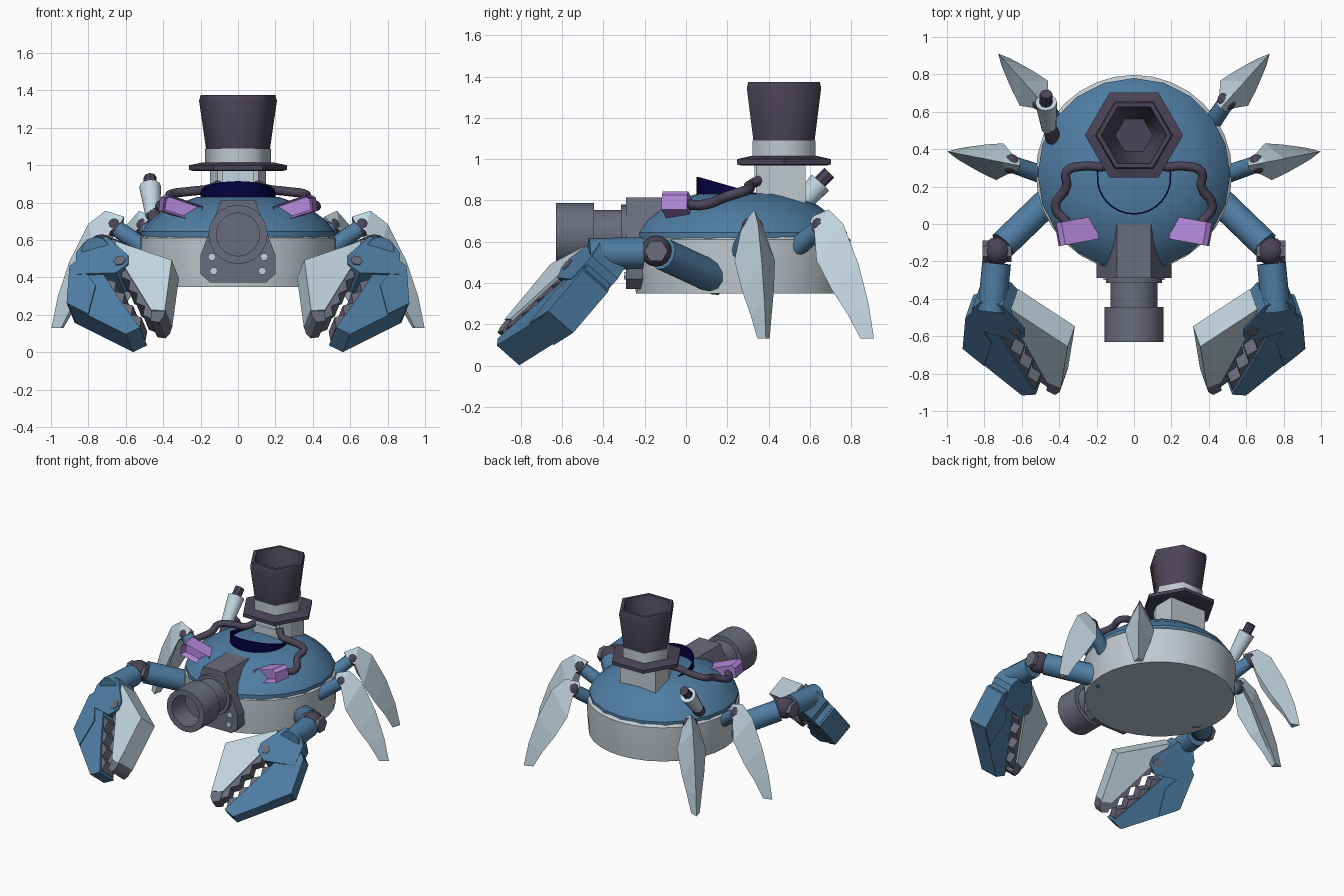
import bpy, bmesh, math
from mathutils import Vector as V

cube = bpy.data.objects.get("Cube")
if cube:
    bpy.data.objects.remove(cube)


def material(name, r, g, b):
    m = bpy.data.materials.new(name)
    m.use_nodes = True
    m.diffuse_color = (r, g, b, 1)
    m.node_tree.nodes["Principled BSDF"].inputs["Base Color"].default_value = (r, g, b, 1)
    return m


BLUE = material("steel blue", .078, .205, .365)
PALE = material("pale blue grey", .54, .67, .75)
SHELL = material("shell grey", .53, .585, .62)
GREY = material("gunmetal grey", .145, .15, .2)
DARK = material("dark plum", .07, .058, .095)
PURPLE = material("lilac", .46, .25, .72)
NAVY = material("navy", .002, .0005, .055)


def finish(name, bm, mat, smooth=0, side=1):
    """Turn a bmesh into an object, mirrored if side is -1, smoothed below an angle."""
    for v in bm.verts:
        v.co.x *= side
    bmesh.ops.recalc_face_normals(bm, faces=bm.faces)
    me = bpy.data.meshes.new(name)
    bm.to_mesh(me)
    bm.free()
    me.materials.append(mat)
    ob = bpy.data.objects.new(name, me)
    bpy.context.collection.objects.link(ob)
    if smooth:
        bpy.ops.object.select_all(action='DESELECT')
        ob.select_set(True)
        bpy.context.view_layer.objects.active = ob
        bpy.ops.object.shade_smooth_by_angle(angle=math.radians(smooth))
    return ob


def loft(name, rings, mat, smooth=0, side=1):
    """Skin closed rings of points, capping both ends."""
    bm = bmesh.new()
    vs = [[bm.verts.new(p) for p in ring] for ring in rings]
    n = len(vs[0])
    for a, b in zip(vs, vs[1:]):
        for i in range(n):
            j = (i + 1) % n
            bm.faces.new((a[i], a[j], b[j], b[i]))
    bm.faces.new(vs[0])
    bm.faces.new(vs[-1])
    return finish(name, bm, mat, smooth, side)


def lathe(name, start, axis, profile, sides, mat, smooth=35, side=1):
    """Turn (radius, distance) pairs around an axis."""
    start, axis = V(start), V(axis).normalized()
    u = V((1, 0, 0)) if abs(axis.x) < .9 else V((0, 1, 0))
    u = (u - axis * u.dot(axis)).normalized()
    w = axis.cross(u)
    turns = [2 * math.pi * i / sides for i in range(sides)]
    rings = [[start + axis * d + r * (u * math.cos(t) + w * math.sin(t)) for t in turns]
             for r, d in profile]
    return loft(name, rings, mat, smooth, side)


def rod(name, a, b, r1, r2, mat, sides=12, side=1):
    d = V(b) - V(a)
    return lathe(name, a, d, [(r1, 0), (r2, d.length)], sides, mat, 35, side)


def prism(name, pts, origin, u, v, lo, hi, mat, side=1):
    """Extrude a flat outline along the normal of its plane."""
    o, u, v = V(origin), V(u).normalized(), V(v).normalized()
    n = u.cross(v)
    return loft(name, [[o + u * a + v * b + n * h for a, b in pts] for h in (lo, hi)],
                mat, 0, side)


def ball(name, at, r, mat, side=1):
    bm = bmesh.new()
    bmesh.ops.create_uvsphere(bm, u_segments=12, v_segments=8, radius=r)
    bmesh.ops.translate(bm, verts=bm.verts, vec=at)
    return finish(name, bm, mat, 35, side)


UP = (0, 0, 1)
X = (1, 0, 0)
# Body: drum and domed lid
lathe("body_drum", (0, .272, 0), UP, [(.515, .35), (.525, .5), (.525, .61), (.5, .63)], 32, SHELL)
lathe("body_dome", (0, .265, 0), UP,
      [(.515, .6), (.515, .645), (.47, .705), (.37, .78), (.22, .83), (.02, .84)], 20, BLUE)

# Hatch collar: thin open ring sloping down to the back
bm = bmesh.new()
prev = None
for i in range(21):
    t = math.pi * (.84 + 1.32 * i / 20)
    c, s = math.cos(t), math.sin(t)
    cur = [bm.verts.new((r * c, .25 + r * s, z))
           for r, z in ((.2, .8), (.2, .86 - .055 * s), (.192, .86 - .055 * s), (.192, .8))]
    if prev:
        for k in range(4):
            bm.faces.new((prev[k], prev[k - 1], cur[k - 1], cur[k]))
    prev = cur
finish("hatch_collar", bm, NAVY)

# Neck and top hat
prism("hat_neck", [(-.11, .34), (.11, .34), (.15, .42), (.15, .58), (-.15, .58), (-.15, .42)],
      (0, 0, 0), X, (0, 1, 0), .74, .985, SHELL)
prism("neck_panel", [(-.085, .9), (.085, .9), (.085, .97), (-.085, .97)],
      (0, .34, 0), X, UP, 0, .009, PALE)
hat = (0, .475, 0)
lathe("hat_brim", hat, UP, [(.24, .97), (.262, .975), (.262, 1.0), (.19, 1.015)], 6, DARK, 0)
lathe("hat_band", hat, UP, [(.177, 1.0), (.177, 1.09)], 6, SHELL, 62)
lathe("hat_crown", hat, UP, [(.17, 1.08), (.208, 1.345), (.2, 1.375), (.175, 1.375),
                             (.165, 1.33), (.1, 1.12)], 6, DARK, 62)

# Cannon on the front
prism("cannon_mount", [(-.09, .815), (.09, .815), (.2, .52), (.2, .42), (.15, .372),
                       (-.15, .372), (-.2, .42), (-.2, .52)],
      (0, 0, 0), X, UP, 0, .29, GREY)
lathe("cannon_collar", (0, -.28, .63), (0, -1, 0), [(.15, 0), (.15, .035)], 20, GREY)
lathe("cannon_barrel", (0, -.29, .63), (0, -1, 0),
      [(.125, 0), (.125, .155), (.158, .155), (.158, .34), (.115, .34), (.115, .18)], 20, GREY)

# Exhaust pipe on the right
rod("exhaust_foot", (-.43, .46, .68), (-.455, .52, .75), .045, .035, DARK)
rod("exhaust_pipe", (-.455, .51, .73), (-.47, .65, .885), .04, .058, PALE)
rod("exhaust_tip", (-.47, .63, .87), (-.47, .695, .935), .034, .034, DARK, 8)


def claw_leg(name, x, y, angle, side):
    """Short thigh, round knee and a curved, barbed blade."""
    d = V((math.cos(angle), math.sin(angle), 0))
    w = V((-d.y, d.x, 0))
    base = V((x, y, 0))
    knee = base + d * .06 + V((0, 0, .67))
    rod(name + "_thigh", base - d * .16 - w * .03 + V((0, 0, .52)), knee, .05, .045, BLUE, 12, side)
    ball(name + "_knee", knee, .052, DARK, side)
    # ridge s, z; wing s, z, half width; hollow s, z
    sections = ((.01, .725, .015, .7, .03, .03, .69), (.11, .757, .07, .65, .06, .09, .67),
                (.205, .685, .12, .51, .1, .16, .55), (.305, .49, .205, .36, .078, .235, .37),
                (.37, .3, .28, .25, .053, .3, .24), (.405, .13, .345, .13, .03, .35, .13))
    rings = []
    for rs, rz, ws, wz, hw, hs, hz in sections:
        rings.append([base + d * rs + V((0, 0, rz)), base + d * ws + w * hw + V((0, 0, wz)),
                      base + d * hs + V((0, 0, hz)), base + d * ws - w * hw + V((0, 0, wz))])
    loft(name + "_blade", rings, PALE, 0, side)


def teeth(a, b, bite, count):
    """Zigzag outline between two points, pointing towards bite."""
    a, b = V(a), V(b)
    pts = [a - V(bite) * .6]
    for i in range(count):
        pts += [a.lerp(b, i / count), a.lerp(b, (i + .5) / count) + V(bite)]
    return [tuple(p) for p in pts + [b, b - V(bite) * .6]]


for side, word in ((1, "left"), (-1, "right")):
    claw_leg(word + "_side_leg", .60, .31, math.radians(11), side)
    claw_leg(word + "_rear_leg", .455, .61, math.radians(48), side)

    # Mount bolts
    for x, z in ((.14, .51), (.13, .435)):
        lathe(word + "_mount_bolt", (x, -.285, z), (0, -1, 0), [(.022, 0), (.022, .015)],
              6, PALE, 0, side)

    # Lamp box with a recessed front
    u, n = V((.93, -.17, .33)).normalized(), V((-.18, -.98, 0)).normalized()
    ob = prism(word + "_lamp", [(-.11, -.045), (.1, -.05), (.115, .02), (.095, .045), (-.1, .045)],
               (.305, -.035, .77), u, n.cross(u), -.06, .065, PURPLE, side)
    bm = bmesh.new()
    bm.from_mesh(ob.data)
    front = min(bm.faces, key=lambda f: f.calc_center_median().y)
    bmesh.ops.inset_region(bm, faces=[front], thickness=.014)
    bmesh.ops.translate(bm, verts=front.verts, vec=(0, .045, 0))
    bm.to_mesh(ob.data)
    bm.free()

    # Hose from neck to lamp
    curve = bpy.data.curves.new(word + "_hose", 'CURVE')
    curve.dimensions = '3D'
    curve.bevel_depth = .025
    curve.bevel_resolution = 2
    curve.resolution_u = 4
    curve.use_fill_caps = True
    path = ((.1, .36, .9), (.15, .31, .875), (.26, .31, .86), (.36, .28, .845),
            (.36, .2, .82), (.42, .09, .78), (.36, .01, .78))
    sp = curve.splines.new('BEZIER')
    sp.bezier_points.add(len(path) - 1)
    for p, co in zip(sp.bezier_points, path):
        p.co = (co[0] * side, co[1], co[2])
        p.handle_left_type = p.handle_right_type = 'AUTO'
    curve.materials.append(DARK)
    bpy.context.collection.objects.link(bpy.data.objects.new(word + "_hose", curve))

    # Front arm
    rod(word + "_upper_arm", (.42, .16, .415), (.70, -.11, .54), .078, .078, BLUE, 12, side)
    ball(word + "_elbow", (.73, -.145, .555), .076, DARK, side)
    lathe(word + "_elbow_hub", (.655, -.145, .555), X, [(.057, 0), (.057, .155)],
          6, GREY, 0, side)
    rod(word + "_forearm", (.735, -.21, .545), (.76, -.47, .54), .077, .077, BLUE, 12, side)

    # Pincer, laid out on a plane sloping down and forward, inner side turned forward
    def plate(name, pts, half, mat):
        prism(word + name, [((x - .62) * 1.035, y) for x, y in pts], (.62, -.425, .53),
              (.966, .194, -.171), (0, -.66, -.75), -half, half, mat, side)

    plate("_pincer_bracket", [(.845, .02), (.80, -.05), (.68, -.06), (.63, .01), (.565, .1),
                              (.565, .16), (.63, .21), (.84, .17)], .086, BLUE)
    plate("_outer_jaw", [(.80, .02), (.87, .09), (.885, .375), (.58, .65), (.505, .62),
                         (.62, .38), (.71, .17)], .075, BLUE)
    plate("_outer_jaw_guard", [(.84, .07), (.88, .1), (.895, .36), (.78, .465), (.74, .27)],
          .083, BLUE)
    plate("_inner_jaw", [(.64, -.03), (.335, .18), (.372, .53), (.445, .51), (.6, .14)],
          .075, PALE)
    plate("_inner_jaw_tip", [(.37, .52), (.38, .57), (.405, .6), (.45, .58), (.445, .5)],
          .068, GREY)
    plate("_outer_teeth", teeth((.69, .22), (.51, .6), (-.032, -.016), 4), .06, GREY)
    plate("_inner_teeth", teeth((.6, .16), (.445, .56), (.028, .014), 4), .06, GREY)
    plate("_pincer_pivot", [(.61 + .033 * math.cos(i * math.pi / 3),
                             .13 + .033 * math.sin(i * math.pi / 3)) for i in range(6)], .092, GREY)
